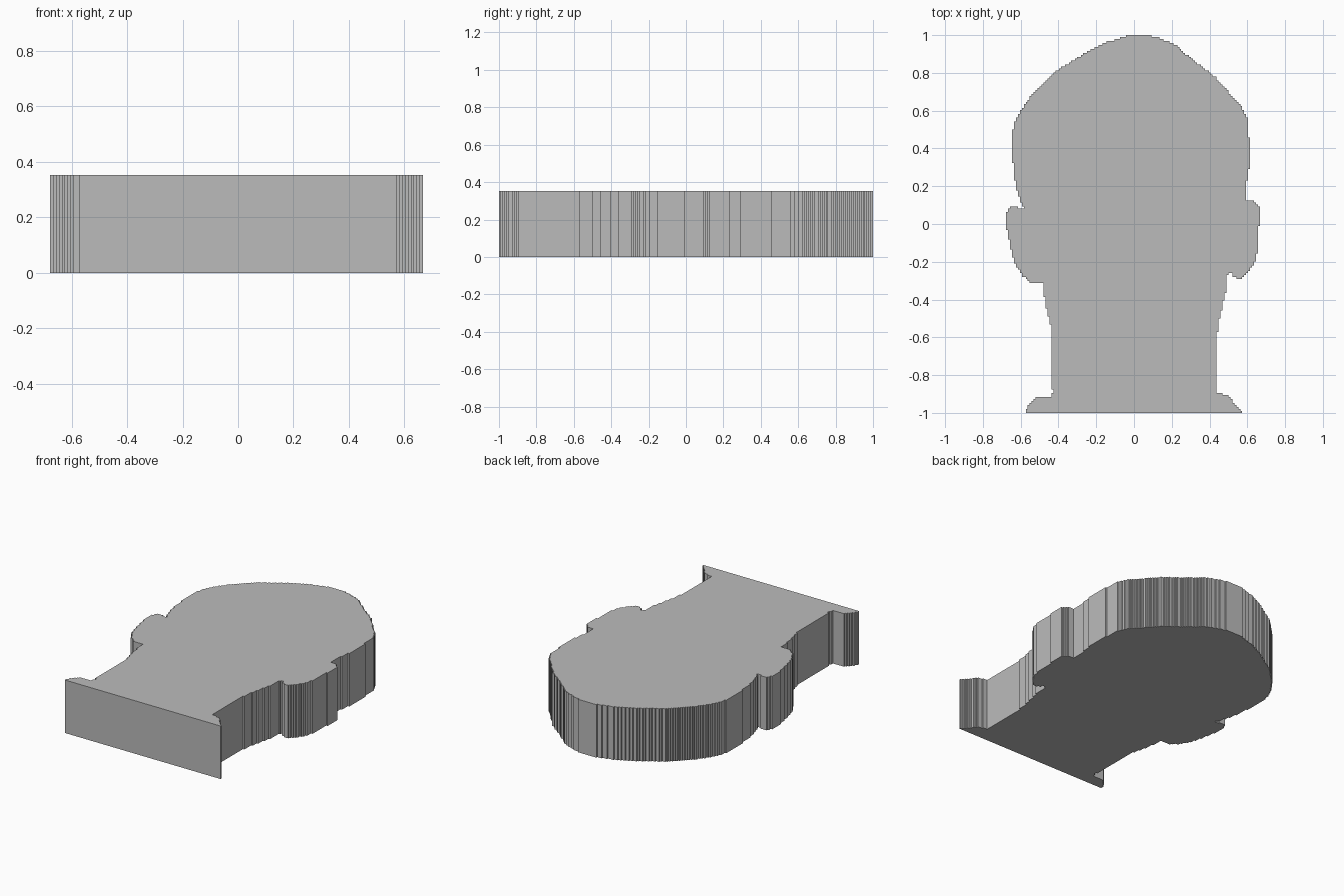
import bpy
import bmesh

if "Cube" in bpy.data.objects:
    bpy.data.objects.remove(bpy.data.objects["Cube"])

HEIGHT = 0.352
STEP = 1 / 96          # stair size of the stepped outline

# Outline control points, seen from above
RIGHT = [(0.08, 1.0), (0.13, 0.985), (0.18, 0.965), (0.23, 0.94), (0.27, 0.905),
         (0.33, 0.855), (0.43, 0.78), (0.48, 0.72), (0.57, 0.62), (0.60, 0.56),
         (0.615, 0.40), (0.61, 0.29), (0.60, 0.25), (0.594, 0.125), (0.64, 0.12),
         (0.66, 0.10), (0.67, 0.03), (0.66, -0.02), (0.66, -0.13), (0.64, -0.20),
         (0.61, -0.25), (0.57, -0.29), (0.53, -0.285), (0.515, -0.26), (0.495, -0.27),
         (0.485, -0.36), (0.445, -0.54), (0.435, -0.68), (0.435, -0.895),
         (0.495, -0.905), (0.53, -0.95), (0.58, -1.0)]
LEFT = [(-0.575, -1.0), (-0.56, -0.965), (-0.515, -0.92), (-0.435, -0.915),
        (-0.43, -0.88), (-0.44, -0.84), (-0.44, -0.54), (-0.46, -0.47),
        (-0.485, -0.31), (-0.545, -0.31), (-0.59, -0.275), (-0.63, -0.21),
        (-0.655, -0.12), (-0.677, 0.0), (-0.677, 0.06), (-0.66, 0.085),
        (-0.635, 0.095), (-0.585, 0.08), (-0.605, 0.13), (-0.625, 0.19),
        (-0.645, 0.36), (-0.645, 0.47), (-0.635, 0.53), (-0.60, 0.60),
        (-0.55, 0.67), (-0.48, 0.745), (-0.41, 0.81), (-0.26, 0.905),
        (-0.14, 0.965), (-0.07, 0.985), (-0.03, 1.0)]


def stepped(points):
    """Turn a closed polyline into an axis-aligned stair outline on the grid."""
    cells = []
    for (x0, y0), (x1, y1) in zip(points, points[1:] + points[:1]):
        for i in range(200):
            t = i / 200
            c = (round((x0 + (x1 - x0) * t) / STEP), round((y0 + (y1 - y0) * t) / STEP))
            if cells and c == cells[-1]:
                continue
            if cells and c[0] != cells[-1][0] and c[1] != cells[-1][1]:
                cells.append((c[0], cells[-1][1]))
            cells.append(c)
    # drop straight-through points and doubled-back spikes
    changed = True
    while changed:
        changed = False
        i = 0
        while i < len(cells):
            a, b, c = cells[i - 1], cells[i], cells[(i + 1) % len(cells)]
            if (b[0] - a[0]) * (c[1] - b[1]) == (b[1] - a[1]) * (c[0] - b[0]):
                cells.pop(i)
                changed = True
            else:
                i += 1
    return [(x * STEP, y * STEP) for x, y in cells]


# Head-shaped slab: outline face extruded upwards
bm = bmesh.new()
base = bm.faces.new([bm.verts.new((x, y, 0)) for x, y in stepped(RIGHT + LEFT)])
new = bmesh.ops.extrude_face_region(bm, geom=[base], use_keep_orig=True)["geom"]
bmesh.ops.translate(bm, vec=(0, 0, HEIGHT),
                    verts=[g for g in new if isinstance(g, bmesh.types.BMVert)])
bmesh.ops.recalc_face_normals(bm, faces=bm.faces)

mesh = bpy.data.meshes.new("head_slab")
bm.to_mesh(mesh)
bm.free()

grey = bpy.data.materials.new("plain grey")
grey.diffuse_color = (0.5, 0.5, 0.5, 1)
grey.use_nodes = True
grey.node_tree.nodes["Principled BSDF"].inputs["Base Color"].default_value = grey.diffuse_color
mesh.materials.append(grey)
bpy.context.collection.objects.link(bpy.data.objects.new("head_slab", mesh))
